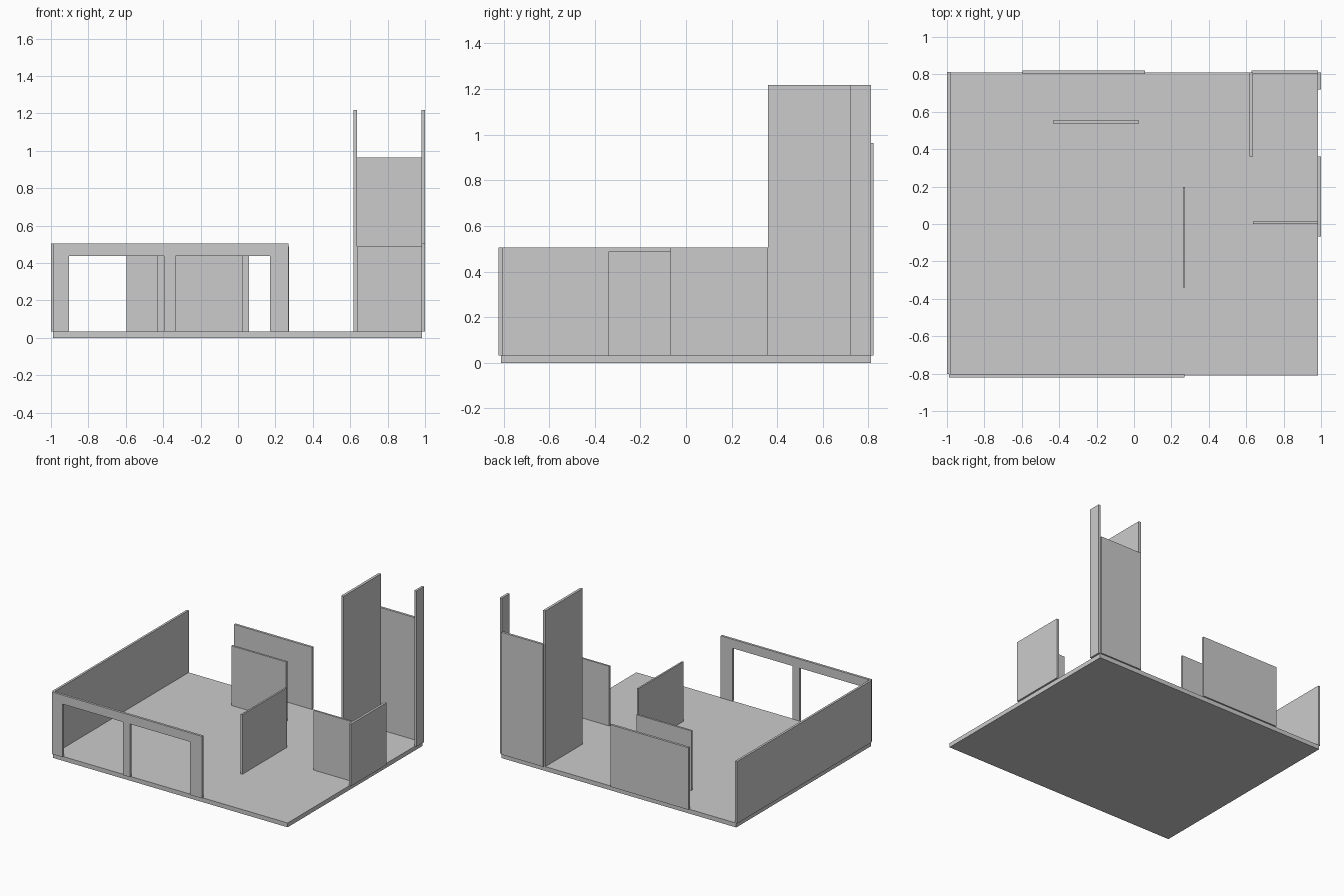
import bpy
import bmesh

if "Cube" in bpy.data.objects:
    bpy.data.objects.remove(bpy.data.objects["Cube"])

grey = bpy.data.materials.new("plain_grey")
grey.diffuse_color = (0.6, 0.6, 0.6, 1.0)
grey.use_nodes = True
grey.node_tree.nodes["Principled BSDF"].inputs["Base Color"].default_value = grey.diffuse_color


def finish(name, bm):
    bmesh.ops.recalc_face_normals(bm, faces=bm.faces)
    mesh = bpy.data.meshes.new(name)
    bm.to_mesh(mesh)
    bm.free()
    mesh.materials.append(grey)
    obj = bpy.data.objects.new(name, mesh)
    bpy.context.collection.objects.link(obj)
    return obj


def box(name, x, y, z):
    """Box from (min, max) ranges on each axis."""
    bm = bmesh.new()
    bmesh.ops.create_cube(bm, size=1)
    for v in bm.verts:
        v.co = [r[0] + (c + 0.5) * (r[1] - r[0]) for c, r in zip(v.co, (x, y, z))]
    return finish(name, bm)


def profile_wall(name, outline, y0, y1):
    """Wall made from an x-z outline extruded along y."""
    bm = bmesh.new()
    face = bm.faces.new([bm.verts.new((x, y0, z)) for x, z in outline])
    ext = bmesh.ops.extrude_face_region(bm, geom=[face])
    for g in ext["geom"]:
        if isinstance(g, bmesh.types.BMVert):
            g.co.y = y1
    return finish(name, bm)


FLOOR = 0.033          # top of the floor slab
OUTER = 0.505          # outer wall top
INNER = 0.487          # partition top
TALL = 1.217           # tall corner wall top
EAST = (0.981, 0.999)  # right wall thickness
BACK = (0.803, 0.821)  # back wall thickness

box("floor_slab", (-0.99, 0.985), (-0.81, 0.81), (0, FLOOR))

# Outer walls
box("left_wall", (-0.999, -0.982), (-0.803, 0.812), (FLOOR, OUTER))
box("back_wall", (-0.595, 0.06), BACK, (FLOOR, OUTER))
box("right_wall", EAST, (-0.067, 0.36), (FLOOR, OUTER))

# Front wall with two tall openings down to the floor
HEAD = 0.437
outline = [(-0.99, FLOOR), (-0.99, OUTER), (0.27, OUTER), (0.27, FLOOR)]
for left, right in ((-0.335, 0.17), (-0.903, -0.395)):
    outline += [(right, FLOOR), (right, HEAD), (left, HEAD), (left, FLOOR)]
profile_wall("front_wall", outline, -0.821, -0.803)

# Inner partitions
box("back_partition", (-0.433, 0.028), (0.538, 0.553), (FLOOR, INNER))
box("middle_partition", (0.261, 0.274), (-0.34, 0.197), (FLOOR, INNER))
box("right_partition", (0.637, 0.981), (0.0, 0.014), (FLOOR, INNER))

# Tall corner enclosure
box("tall_side_wall", (0.617, 0.637), (0.36, 0.81), (FLOOR, TALL))
box("tall_corner_wall", EAST, (0.719, 0.81), (FLOOR, TALL))
box("tall_back_wall", (0.627, 0.983), BACK, (FLOOR, 0.963))
